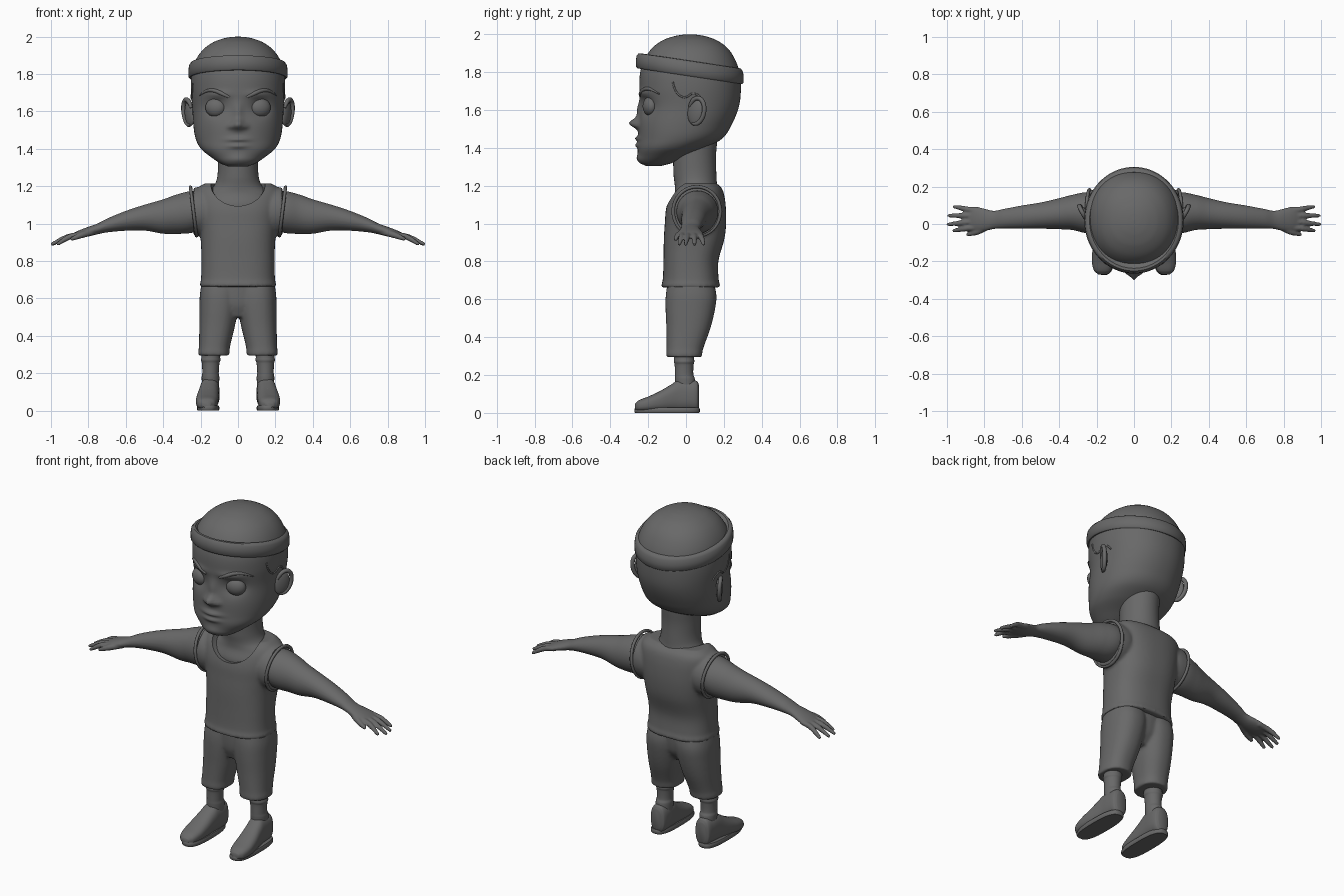
import bpy, bmesh, math
from mathutils import Vector
from mathutils.bvhtree import BVHTree

cube = bpy.data.objects.get("Cube")
if cube:
    bpy.data.objects.remove(cube)

grey = bpy.data.materials.new("dark_grey")
grey.use_nodes = True
grey.diffuse_color = (0.14, 0.14, 0.14, 1)
grey.node_tree.nodes["Principled BSDF"].inputs["Base Color"].default_value = grey.diffuse_color


def select(obj):
    bpy.ops.object.select_all(action="DESELECT")
    obj.select_set(True)
    bpy.context.view_layer.objects.active = obj


def finish(obj, angle=50):
    obj.data.materials.clear()
    obj.data.materials.append(grey)
    select(obj)
    bpy.ops.object.shade_smooth_by_angle(angle=math.radians(angle))
    return obj


def refine(rings, steps):
    """Smoothly interpolate rings along their first value."""
    out, last = [], len(rings) - 1

    def slope(i, k):
        a, b = rings[max(i - 1, 0)], rings[min(i + 1, last)]
        return (b[k] - a[k]) / (b[0] - a[0])
    for i in range(last):
        a, b = rings[i], rings[i + 1]
        h = b[0] - a[0]
        for j in range(steps):
            t = j / steps
            row = [a[0] + h * t]
            for k in range(1, 5):
                row.append((1 + 2 * t) * (1 - t) ** 2 * a[k] + t * t * (3 - 2 * t) * b[k]
                           + h * (t * (1 - t) ** 2 * slope(i, k) - t * t * (1 - t) * slope(i + 1, k)))
            out.append(row)
    return out + [rings[-1]]


def loft(name, rings, axis="z", n=2.0, sides=40, steps=6, side=1, tilt=0):
    """Rings are (position, centre a, centre b, radius a, radius b) along an axis."""
    bm = bmesh.new()
    loops = []
    for p, ca, cb, ra, rb in (refine(rings, steps) if steps > 1 else rings):
        loop = []
        for i in range(sides):
            t = 2 * math.pi * i / sides
            c, s = math.cos(t), math.sin(t)
            a = ca + max(ra, .001) * math.copysign(abs(c) ** (2 / n), c)
            b = cb + max(rb, .001) * math.copysign(abs(s) ** (2 / n), s)
            x, y, z = {"x": (p, a, b), "y": (a, p, b), "z": (a, b, p)}[axis]
            loop.append(bm.verts.new((x * side, y, z + tilt * y)))
        loops.append(loop)
    for lo, hi in zip(loops, loops[1:]):
        for i in range(sides):
            j = (i + 1) % sides
            bm.faces.new((lo[i], lo[j], hi[j], hi[i]))
    bm.faces.new(loops[0])
    bm.faces.new(loops[-1])
    bmesh.ops.recalc_face_normals(bm, faces=bm.faces)
    mesh = bpy.data.meshes.new(name)
    bm.to_mesh(mesh)
    bm.free()
    obj = bpy.data.objects.new(name, mesh)
    bpy.context.collection.objects.link(obj)
    return finish(obj)


def ball(name, loc, scale, rot=(0, 0, 0)):
    bpy.ops.mesh.primitive_uv_sphere_add(segments=32, ring_count=20, location=loc, rotation=rot)
    obj = bpy.context.object
    obj.name, obj.scale = name, scale
    return finish(obj)


def tube(name, points, radii, closed=False):
    curve = bpy.data.curves.new(name, "CURVE")
    curve.dimensions = "3D"
    curve.bevel_depth, curve.bevel_resolution, curve.use_fill_caps = 1, 3, True
    sp = curve.splines.new("NURBS")
    sp.points.add(len(points) - 1)
    for pt, co, r in zip(sp.points, points, radii):
        pt.co, pt.radius = (*co, 1), r
    sp.order_u, sp.use_endpoint_u, sp.use_cyclic_u, sp.resolution_u = 3, True, closed, 6
    obj = bpy.data.objects.new(name, curve)
    bpy.context.collection.objects.link(obj)
    select(obj)
    bpy.ops.object.convert(target="MESH")
    return finish(bpy.context.object)


def apply(obj, kind, **settings):
    mod = obj.modifiers.new(kind, kind)
    for key, value in settings.items():
        setattr(mod, key, value)
    select(obj)
    bpy.ops.object.modifier_apply(modifier=mod.name)


def blend(parts, voxel=.009, smooth=5):
    """Fuse overlapping solids into one soft skin."""
    select(parts[0])
    for p in parts:
        p.select_set(True)
    bpy.ops.object.join()
    apply(parts[0], "REMESH", mode="VOXEL", voxel_size=voxel)
    apply(parts[0], "SMOOTH", factor=.5, iterations=smooth)
    return finish(parts[0])


# Head: lofted skull, face pushed into shape by soft bumps
head = loft("head", [
    (1.305, 0, -.17, .05, .04), (1.32, 0, -.155, .09, .085), (1.36, 0, -.12, .15, .13),
    (1.40, 0, -.075, .198, .18), (1.45, 0, -.03, .225, .222), (1.52, 0, -.005, .238, .245),
    (1.62, 0, .02, .244, .26), (1.72, 0, .022, .252, .268), (1.80, 0, .02, .248, .262),
    (1.87, 0, .02, .228, .238), (1.93, 0, .02, .187, .197), (1.97, 0, .02, .132, .14),
    (1.99, 0, .02, .078, .083), (1.998, 0, .02, .035, .037), (2.0, 0, .02, 0, 0)],
    n=2.15, sides=112, steps=8)
bumps = [(0, 1.53, .026, .026, -.05), (0, 1.60, .022, .05, -.018),
         (0, 1.45, .055, .013, -.017), (0, 1.415, .048, .013, -.014), (0, 1.345, .06, .025, -.012)]
for s in (1, -1):
    bumps += [(s * .038, 1.52, .017, .015, -.018), (s * .12, 1.62, .05, .042, .028),
              (s * .10, 1.69, .06, .018, -.012)]
for v in head.data.vertices:
    if v.co.y < -.05:
        x, z = v.co.x, v.co.z
        v.co.y += sum(d * math.exp(-((x - bx) / sx) ** 2 - ((z - bz) / sz) ** 2)
                      for bx, bz, sx, sz, d in bumps)
bpy.context.view_layer.update()
skin = BVHTree.FromObject(head, bpy.context.evaluated_depsgraph_get())


def on_head(origin, direction):
    hit = skin.ray_cast(Vector(origin), Vector(direction))[0]
    return hit if hit else Vector(origin)


# Headband, tilted down to the back
loft("headband", [(z, 0, .02, r, r + .019) for z, r in (
    (1.785, .235), (1.782, .258), (1.79, .265), (1.82, .266), (1.848, .262),
    (1.862, .252), (1.864, .238), (1.85, .225))], sides=72, steps=1, tilt=-.15)

# Neck and chest skin, seen above the neckline
loft("neck", [(1.0, 0, .05, .17, .12), (1.1, 0, .053, .2, .132), (1.16, 0, .058, .175, .118),
              (1.20, 0, .053, .13, .112), (1.25, 0, .048, .111, .113), (1.35, 0, .045, .106, .113),
              (1.45, 0, .05, .106, .115), (1.5, 0, .05, .1, .11)])

# Tank top with armholes and a scooped neck
parts = [loft("tank_top", [
    (.662, 0, .025, .202, .153), (.675, 0, .025, .204, .155), (.70, 0, .025, .198, .148),
    (.80, 0, .026, .195, .145), (.92, 0, .043, .2, .16), (1.0, 0, .05, .21, .162),
    (1.08, 0, .053, .222, .158), (1.15, 0, .06, .228, .142), (1.19, 0, .065, .215, .122),
    (1.215, 0, .065, .18, .095)], n=2.5, sides=64)]
for s in (1, -1):
    parts.append(loft("armhole", [(.12, .057, 1.07, .11, .11), (.18, .057, 1.065, .126, .128),
                                  (.238, .057, 1.065, .125, .13)], axis="x", side=s))
top = blend(parts)
cutter = ball("neck_cutter", (0, -.05, 1.23), (.15, .22, .14))
cutter.hide_render = True
apply(top, "BOOLEAN", operation="DIFFERENCE", object=cutter, solver="EXACT")
bpy.data.objects.remove(cutter)
finish(top, 40)

# Shorts
parts = [loft("shorts", [(.50, 0, .01, .12, .08), (.57, 0, .02, .18, .115), (.70, 0, .025, .185, .125)])]
for s in (1, -1):
    parts.append(loft("shorts_leg", [
        (.295, .129, -.01, .083, .093), (.31, .129, -.01, .084, .095), (.34, .126, -.006, .083, .097),
        (.45, .112, .013, .095, .117), (.55, .102, .023, .104, .131), (.62, .097, .027, .107, .134),
        (.69, .09, .025, .103, .122)], n=2.3, side=s))
blend(parts, smooth=4)

for s, label in ((1, "left"), (-1, "right")):
    # Face details
    ball(label + "_eye", (s * .12, -.19, 1.62), (.056, .037, .05), (0, 0, s * .3))
    brow = [on_head((s * x, -1, z), (0, 1, 0)) for x, z in
            ((.045, 1.675), (.075, 1.69), (.13, 1.715), (.175, 1.71), (.205, 1.685))]
    tube(label + "_brow", brow, (.006, .011, .011, .008, .003))
    hair = [on_head((s, y, z), (-s, 0, 0)) for y, z in
            ((-.07, 1.75), (-.06, 1.70), (-.02, 1.665), (.01, 1.67), (.03, 1.69), (.07, 1.68), (.09, 1.65))]
    tube(label + "_hairline", hair, [.005] * len(hair))
    # Ear with a raised rim
    turn = s * -.5
    ball(label + "_ear", (s * .258, .05, 1.59), (.018, .046, .07), (-.15, 0, turn))
    rim = []
    for i in range(11):
        a = math.radians(-110 + 27 * i)
        dy, dz = .042 * math.cos(a), .07 * math.sin(a)
        rim.append((s * (.268 + .55 * dy + .12 * dz), .055 + dy + .1 * dz, 1.595 + dz))
    tube(label + "_ear_rim", rim, [.008] + [.012] * 9 + [.007])

    # Armhole trim
    ring = [(s * (.238 + .016 * math.sin(a)), .057 + .126 * math.cos(a), 1.065 + .131 * math.sin(a))
            for a in (math.tau * i / 24 for i in range(24))]
    tube(label + "_armhole_trim", ring, [.009] * 24, closed=True)

    # Arm and palm
    arm = [loft(label + "_arm", [
        (.17, .055, 1.07, .10, .095), (.25, .06, 1.062, .11, .112), (.33, .062, 1.05, .094, .105),
        (.40, .055, 1.038, .083, .092), (.50, .045, 1.032, .07, .069), (.60, .037, 1.015, .062, .053),
        (.70, .028, .99, .052, .037), (.75, .022, .972, .049, .029), (.80, .022, .957, .06, .026),
        (.85, .027, .943, .066, .021), (.89, .032, .932, .052, .012)], axis="x", side=s)]
    # Fingers and thumb
    for base_y, tip_x, tip_y in ((-.02, .968, -.036), (.012, .999, -.003), (.045, .995, .045), (.075, .967, .094)):
        mid = (s * (.87 + tip_x) / 2, (base_y + tip_y) / 2, .922)
        arm.append(tube("finger", [(s * .83, base_y, .945), (s * .88, base_y, .937), mid,
                                   (s * tip_x, tip_y, .888)], (.015, .016, .015, .009)))
    arm.append(tube("thumb", [(s * .77, -.005, .957), (s * .82, -.034, .945), (s * .86, -.05, .93),
                              (s * .895, -.057, .915)], (.018, .019, .015, .009)))
    blend(arm, voxel=.006, smooth=3)

    # Lower leg with sock cuff
    loft(label + "_lower_leg", [
        (.12, .147, -.002, .045, .052), (.18, .147, -.006, .047, .053), (.2, .147, -.01, .044, .049),
        (.255, .146, -.01, .047, .05), (.27, .146, -.01, .052, .054), (.285, .145, -.01, .05, .053),
        (.34, .143, -.01, .05, .053)], side=s)

    # Shoe, sole and laces
    loft(label + "_shoe", [
        (-.27, .168, .032, .022, .015), (-.25, .168, .037, .045, .029), (-.20, .167, .046, .058, .04),
        (-.14, .163, .06, .059, .054), (-.08, .157, .078, .055, .071), (-.04, .153, .09, .053, .083),
        (.02, .15, .091, .052, .081), (.058, .15, .09, .045, .078), (.068, .15, .09, .03, .06)],
        axis="y", n=2.5, side=s)
    loft(label + "_sole", [(0, .16, -.1, .056, .168), (.006, .16, -.1, .06, .173),
                           (.02, .16, -.1, .06, .173), (.028, .16, -.1, .056, .169)],
         n=2.8, steps=1, side=s)
    for y, z in ((-.075, .146), (-.105, .13), (-.135, .115)):
        tube(label + "_lace", [(s * (.159 + dx), y + .01 * abs(dx) / .03, z - 9 * dx * dx)
                               for dx in (-.035, -.015, .015, .035)], [.006] * 4)
